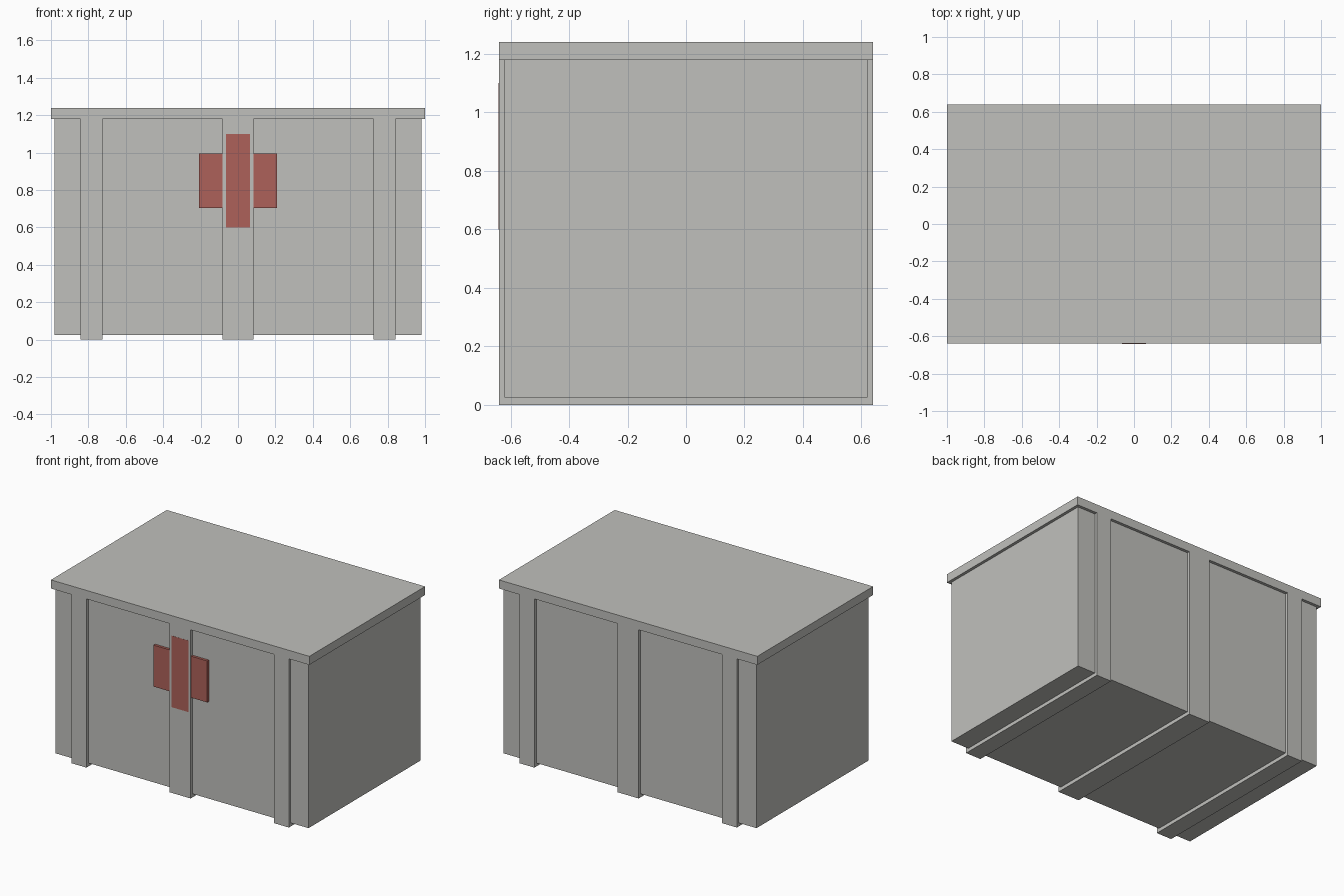
import bpy, bmesh

if "Cube" in bpy.data.objects:
    bpy.data.objects.remove(bpy.data.objects["Cube"])


def material(name, rgb):
    m = bpy.data.materials.new(name)
    m.diffuse_color = (*rgb, 1)
    m.use_nodes = True
    m.node_tree.nodes["Principled BSDF"].inputs["Base Color"].default_value = m.diffuse_color
    return m


grey = material("warm grey", (0.53, 0.53, 0.505))
red = material("dull red", (0.42, 0.12, 0.10))


def extrude_profile(name, profile, y0, y1, mat):
    """Extrude an (x, z) outline from y0 (front) to y1 (back)."""
    bm = bmesh.new()
    face = bm.faces.new([bm.verts.new((x, y0, z)) for x, z in profile])
    ext = bmesh.ops.extrude_face_region(bm, geom=[face])
    verts = [g for g in ext["geom"] if isinstance(g, bmesh.types.BMVert)]
    bmesh.ops.translate(bm, verts=verts, vec=(0, y1 - y0, 0))
    bmesh.ops.recalc_face_normals(bm, faces=bm.faces)
    mesh = bpy.data.meshes.new(name)
    bm.to_mesh(mesh)
    bm.free()
    mesh.materials.append(mat)
    ob = bpy.data.objects.new(name, mesh)
    bpy.context.collection.objects.link(ob)
    return ob


def box(name, x0, x1, y0, y1, z0, z1, mat):
    return extrude_profile(name, [(x0, z0), (x1, z0), (x1, z1), (x0, z1)], y0, y1, mat)


# Crate body
box("crate_body", -0.98, 0.98, -0.62, 0.62, 0.025, 1.18, grey)

# Lid and wrap-around straps as one comb-shaped profile
outline = [(-1, 1.24), (-1, 1.18)]
for a, b in [(-0.842, -0.725), (-0.082, 0.082), (0.725, 0.842)]:
    outline += [(a, 1.18), (a, 0), (b, 0), (b, 1.18)]
outline += [(1, 1.18), (1, 1.24)]
extrude_profile("lid_and_straps", outline, -0.64, 0.64, grey)

# Red emblem: side plates either side of the strap, upright panel on it
for side, x0, x1 in [("left", -0.208, -0.082), ("right", 0.082, 0.208)]:
    box("emblem_plate_" + side, x0, x1, -0.638, -0.62, 0.705, 0.995, red)
box("emblem_upright", -0.065, 0.065, -0.641, -0.64, 0.6, 1.1, red)
